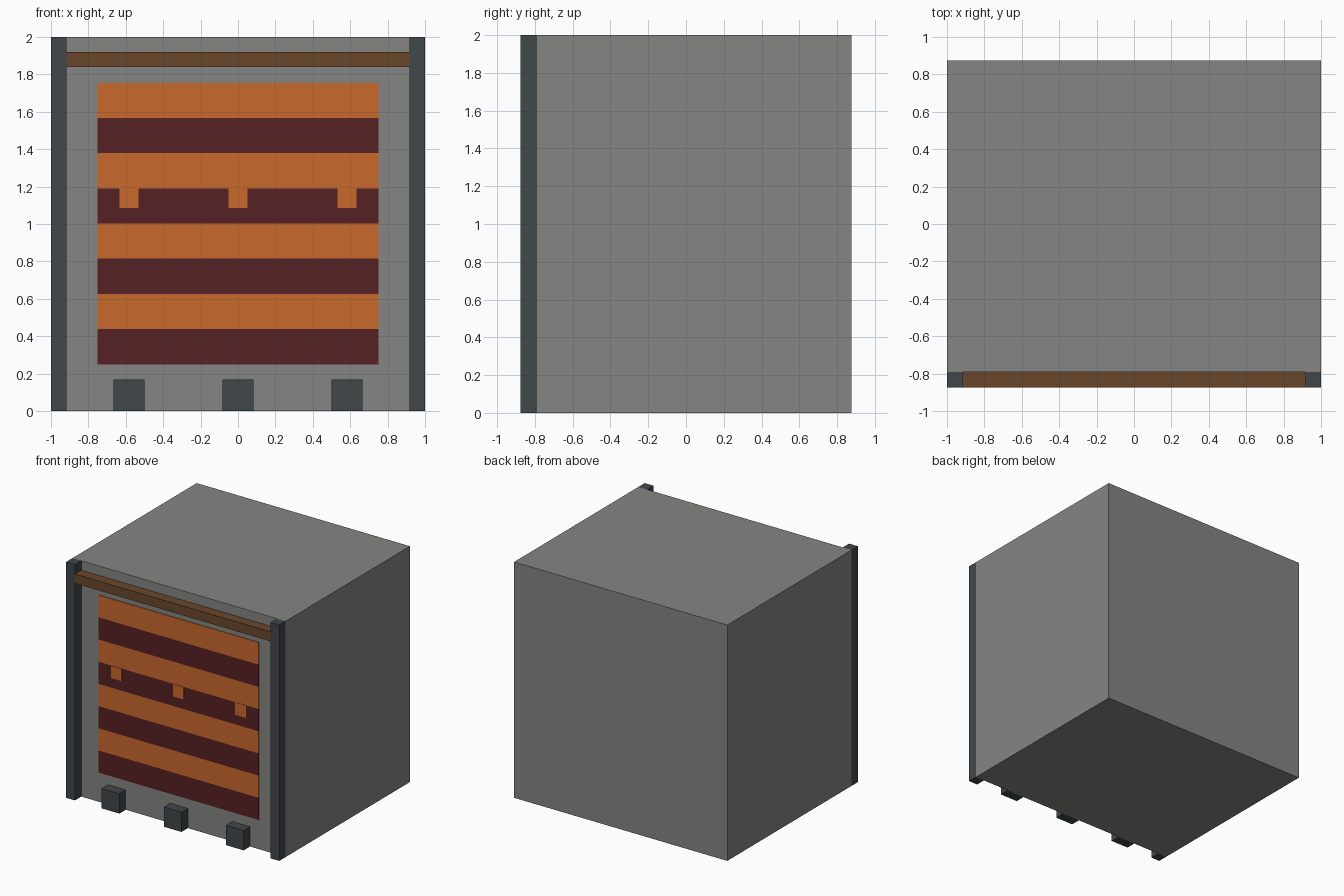
import bpy
import bmesh

cube = bpy.data.objects.get("Cube")
if cube:
    bpy.data.objects.remove(cube, do_unlink=True)


def material(name, rgb):
    """Flat material from an sRGB colour given in 0-255."""
    lin = [((c / 255 + 0.055) / 1.055) ** 2.4 for c in rgb]
    mat = bpy.data.materials.new(name)
    mat.use_nodes = True
    mat.diffuse_color = (*lin, 1)
    mat.node_tree.nodes["Principled BSDF"].inputs["Base Color"].default_value = (*lin, 1)
    return mat


stone = material("stone grey", (133, 133, 130))
slate = material("slate metal", (65, 71, 75))
wood = material("brown wood", (105, 70, 43))
orange = material("orange cloth", (201, 104, 43))
maroon = material("dark maroon cloth", (86, 33, 35))


def box(name, x, y, z, *mats, bands=1):
    """Box from (min, max) ranges; bands cuts it into level stripes of alternating material."""
    bm = bmesh.new()
    bmesh.ops.create_cube(bm, size=1)
    for v in bm.verts:
        v.co = [lo + (c + 0.5) * (hi - lo) for c, (lo, hi) in zip(v.co, (x, y, z))]
    step = (z[1] - z[0]) / bands
    for i in range(1, bands):
        bmesh.ops.bisect_plane(bm, geom=bm.verts[:] + bm.edges[:] + bm.faces[:],
                               plane_co=(0, 0, z[0] + i * step), plane_no=(0, 0, 1))
    for f in bm.faces:
        band = min(bands - 1, max(0, int((f.calc_center_median().z - z[0]) / step)))
        f.material_index = band % len(mats)
    mesh = bpy.data.meshes.new(name)
    bm.to_mesh(mesh)
    bm.free()
    for m in mats:
        mesh.materials.append(m)
    obj = bpy.data.objects.new(name, mesh)
    bpy.context.collection.objects.link(obj)
    return obj


BACK, WALL, FRONT = 0.875, -0.79, -0.875

# Main block
box("body", (-1, 1), (WALL, BACK), (0, 2), stone)

# Corner posts and the rail between them
box("left_post", (0.917, 1), (FRONT, WALL), (0, 2), slate)
box("right_post", (-1, -0.917), (FRONT, WALL), (0, 2), slate)
box("top_rail", (-0.917, 0.917), (FRONT, WALL), (1.84, 1.92), wood)

# Striped front panel
panel_face = WALL - 0.006
box("striped_panel", (-0.75, 0.75), (panel_face, WALL), (0.25, 1.755),
    maroon, orange, bands=8)

# Tabs on the panel and blocks at the foot of the wall
for side, cx in (("right", -0.583), ("middle", 0), ("left", 0.583)):
    box(side + "_tab", (cx - 0.05, cx + 0.05), (panel_face - 0.003, panel_face),
        (1.085, 1.19), orange)
    box(side + "_foot_block", (cx - 0.083, cx + 0.083), (FRONT, WALL), (0, 0.168), slate)
